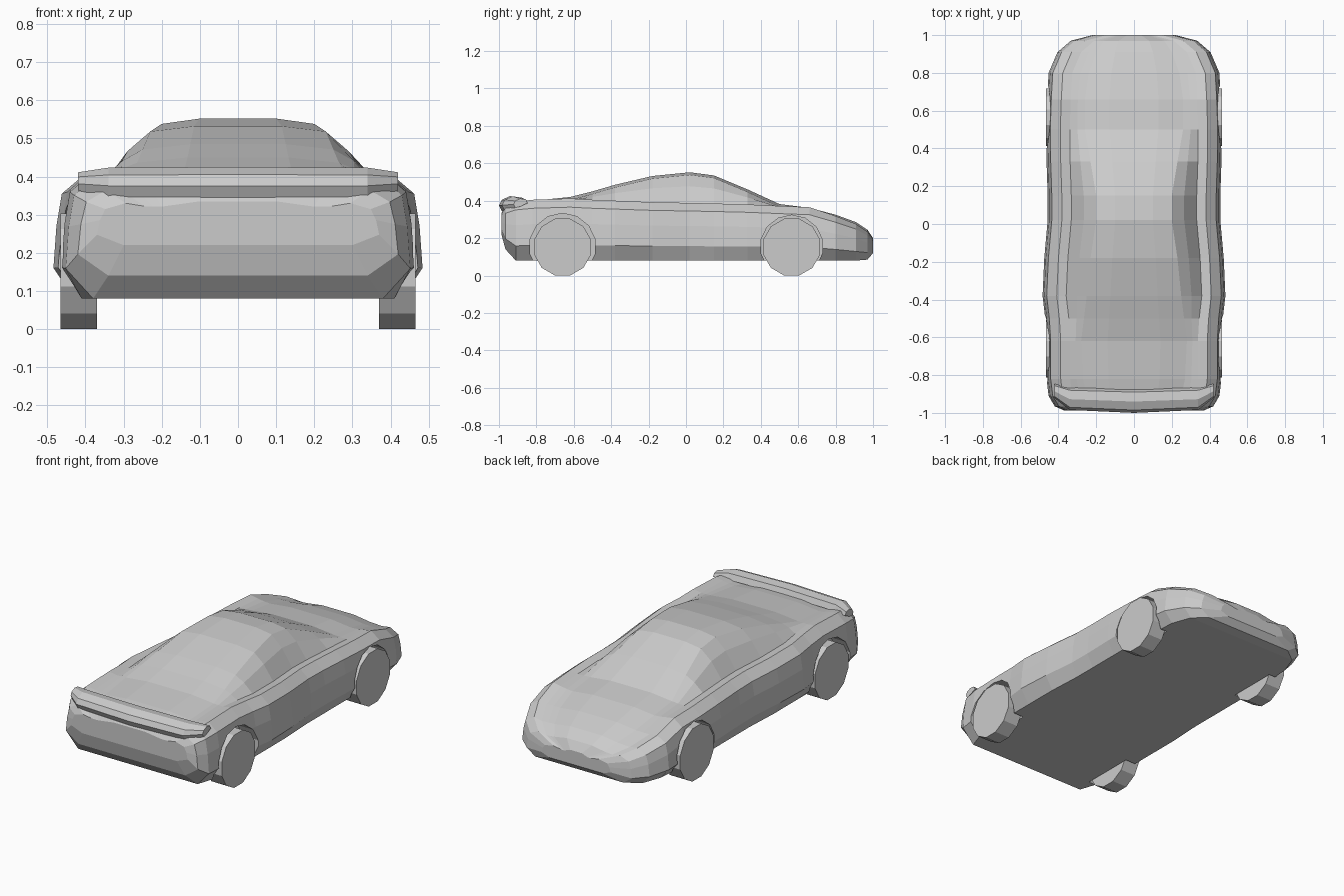
import bpy, bmesh, math
from mathutils import Matrix

if "Cube" in bpy.data.objects:
    bpy.data.objects.remove(bpy.data.objects["Cube"])


def mesh_object(name, bm):
    bmesh.ops.recalc_face_normals(bm, faces=bm.faces)
    me = bpy.data.meshes.new(name)
    bm.to_mesh(me)
    bm.free()
    ob = bpy.data.objects.new(name, me)
    bpy.context.collection.objects.link(ob)
    return ob


def loft(name, rings):
    """Skin closed rings of equal length and cap both ends."""
    bm = bmesh.new()
    rows = [[bm.verts.new(p) for p in ring] for ring in rings]
    n = len(rows[0])
    for a, b in zip(rows, rows[1:]):
        for i in range(n):
            j = (i + 1) % n
            bm.faces.new((a[i], a[j], b[j], b[i]))
    bm.faces.new(rows[0])
    bm.faces.new(rows[-1])
    return mesh_object(name, bm)


def disc(name, x0, x1, y, z, r, sides):
    """Cylinder lying along x."""
    bm = bmesh.new()
    mat = (Matrix.Translation(((x0 + x1) / 2, y, z))
           @ Matrix.Rotation(math.pi / 2, 4, 'Y')
           @ Matrix.Rotation(math.pi / sides, 4, 'Z'))
    bmesh.ops.create_cone(bm, cap_ends=True, segments=sides, radius1=r,
                          radius2=r, depth=abs(x1 - x0), matrix=mat)
    return mesh_object(name, bm)


def section(y, zb, wb, w, zs, wr, zr):
    """Body cross-section: floor, flank, shoulder, side glass, roof."""
    h = zs - zb
    wc = w - 0.125
    wr = min(wr, wc - 0.02)
    zc = zs - 0.008
    half = [(wb, zb), (w, zb + .25 * h), (w - .008, zb + .6 * h),
            (w - .022, zb + .86 * h), (w - .075, zs), (wc, zc),
            (wc + (wr - wc) * .5, zc + (zr - .015 - zc) * .62),
            (wr, zr - .014), (wr * .5, zr)]
    return ([(x, y, z) for x, z in half] +
            [(-x, y, z) for x, z in reversed(half)])


# body: y, floor z, floor half width, max half width, shoulder z, roof half width, roof z
stations = [
    (-.987, .22, .30, .37, .33, .20, .335),
    (-.965, .14, .34, .42, .365, .22, .37),
    (-.91, .08, .38, .452, .395, .25, .385),
    (-.82, .08, .41, .463, .405, .27, .40),
    (-.62, .08, .42, .463, .412, .28, .42),
    (-.50, .08, .43, .470, .405, .265, .45),
    (-.38, .08, .43, .484, .40, .25, .485),
    (-.18, .08, .43, .475, .392, .23, .532),
    (.02, .08, .42, .457, .388, .20, .552),
    (.15, .08, .42, .457, .385, .20, .535),
    (.33, .08, .42, .463, .38, .23, .46),
    (.50, .08, .42, .465, .372, .26, .382),
    (.66, .08, .41, .460, .365, .26, .362),
    (.80, .08, .40, .452, .318, .24, .325),
    (.91, .08, .36, .405, .275, .20, .285),
    (.97, .085, .28, .335, .235, .16, .245),
    (1.0, .12, .17, .22, .195, .08, .20),
]
body = loft("body", [section(*s) for s in stations])

# wheel arches cut from the body, then wheels
for y, r_arch, axle in ((-.66, .178, "back"), (.565, .168, "front")):
    for s, side in ((1, "right"), (-1, "left")):
        cutter = disc("arch_cutter", s * .365, s * .60, y, .155, r_arch, 14)
        cutter.hide_render = True
        mod = body.modifiers.new("arch", 'BOOLEAN')
        mod.operation = 'DIFFERENCE'
        mod.solver = 'EXACT'
        mod.object = cutter
        bpy.context.view_layer.objects.active = body
        bpy.ops.object.modifier_apply(modifier=mod.name)
        bpy.data.objects.remove(cutter)
        disc(f"{axle}_{side}_wheel", s * .37, s * .465, y, .152, .157, 12)

# tail spoiler: profile swept across, tapering at its ends
profile = [(-.875, .385), (-.89, .418), (-.94, .425), (-.985, .405),
           (-1.0, .375), (-.985, .345), (-.94, .355)]
rings = []
for x, k, dy in ((-.42, .6, .05), (-.34, .95, .012), (0, 1, 0),
                 (.34, .95, .012), (.42, .6, .05)):
    rings.append([(x, -.93 + (y + .93) * k + dy, .39 + (z - .39) * k)
                  for y, z in profile])
loft("spoiler", rings)
